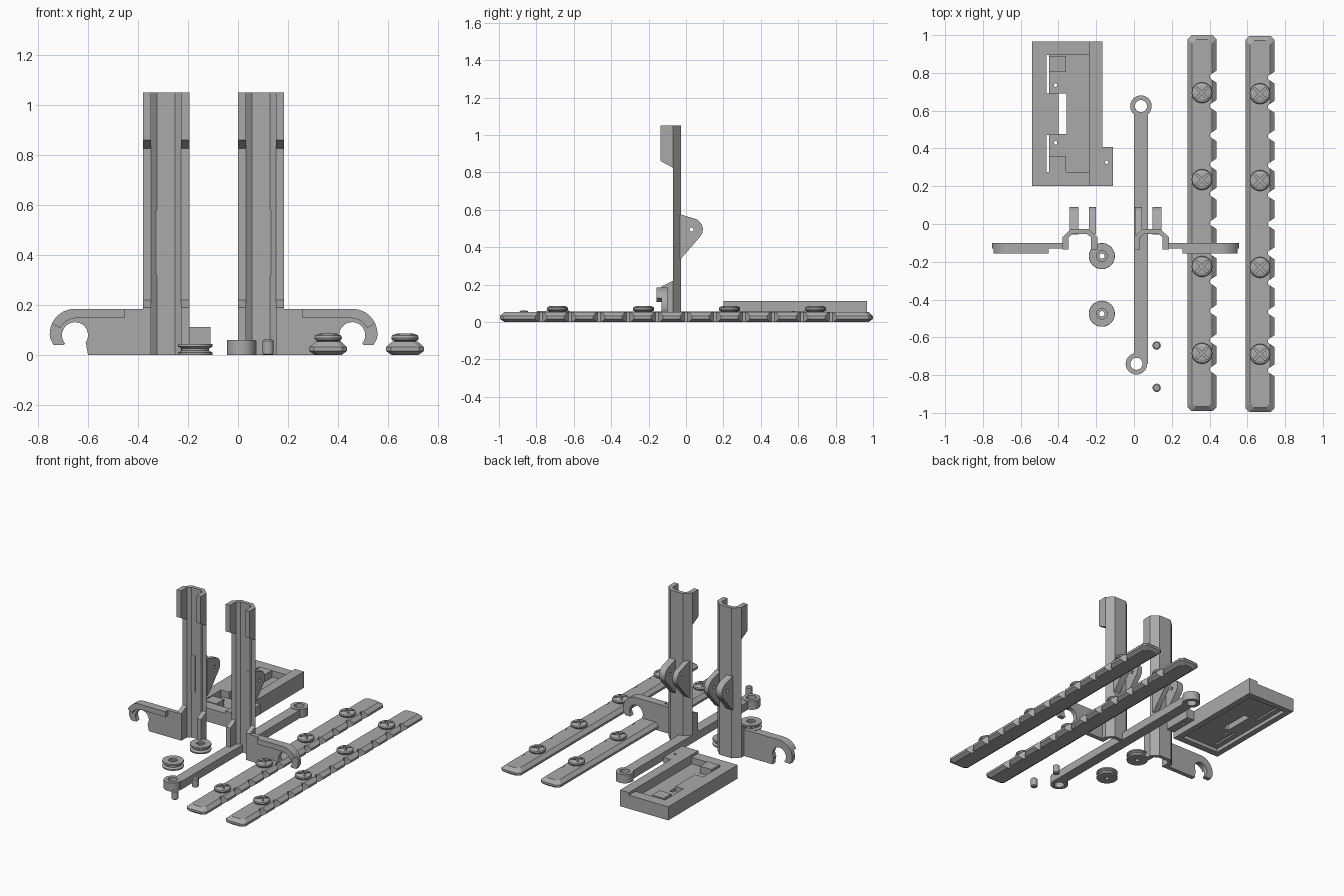
import bpy, bmesh
from math import sin, cos, pi, radians
from mathutils import Matrix, Vector

cube = bpy.data.objects.get("Cube")
if cube:
    bpy.data.objects.remove(cube, do_unlink=True)

grey = bpy.data.materials.new("plain grey")
grey.use_nodes = True
COLOUR = (0.4, 0.4, 0.4, 1)
grey.diffuse_color = COLOUR
grey.node_tree.nodes["Principled BSDF"].inputs["Base Color"].default_value = COLOUR


def finish(name, bm):
    """Turn a bmesh into a grey object."""
    bmesh.ops.recalc_face_normals(bm, faces=bm.faces)
    mesh = bpy.data.meshes.new(name)
    bm.to_mesh(mesh)
    bm.free()
    mesh.materials.append(grey)
    ob = bpy.data.objects.new(name, mesh)
    bpy.context.collection.objects.link(ob)
    return ob


def prism(name, pts, axis, lo, hi):
    """Extrude a 2D outline along an axis; the outline uses the other two axes in order."""
    place = {"x": lambda a, b: (lo, a, b), "y": lambda a, b: (a, lo, b), "z": lambda a, b: (a, b, lo)}[axis]
    step = Vector([(hi - lo) * (axis == c) for c in "xyz"])
    bm = bmesh.new()
    face = bm.faces.new([bm.verts.new(place(*p)) for p in pts])
    new = bmesh.ops.extrude_face_region(bm, geom=[face])["geom"]
    bmesh.ops.translate(bm, vec=step, verts=[v for v in new if isinstance(v, bmesh.types.BMVert)])
    return finish(name, bm)


def box(name, x, y, z):
    return prism(name, [(x[0], y[0]), (x[1], y[0]), (x[1], y[1]), (x[0], y[1])], "z", *z)


def arc(cx, cy, r, start, end, n=12):
    angles = [radians(start + (end - start) * i / n) for i in range(n + 1)]
    return [(cx + r * cos(a), cy + r * sin(a)) for a in angles]


def lathe(name, profile, x, y, closed=False, n=32):
    """Spin a radius/height profile about a vertical axis."""
    bm = bmesh.new()
    rings = [[bm.verts.new((x + r * cos(2 * pi * i / n), y + r * sin(2 * pi * i / n), z))
              for i in range(n)] for r, z in profile]
    pairs = list(zip(rings, rings[1:])) + ([(rings[-1], rings[0])] if closed else [])
    for a, b in pairs:
        for i in range(n):
            j = (i + 1) % n
            bm.faces.new((a[i], a[j], b[j], b[i]))
    if not closed:
        bm.faces.new(rings[0])
        bm.faces.new(rings[-1])
    ob = finish(name, bm)
    smooth(ob)
    return ob


def activate(ob):
    bpy.ops.object.select_all(action="DESELECT")
    ob.select_set(True)
    bpy.context.view_layer.objects.active = ob


def smooth(ob):
    activate(ob)
    bpy.ops.object.shade_smooth_by_angle(angle=radians(30))


def boolean(ob, cutters, operation="DIFFERENCE"):
    """Apply boolean cutters, then discard them."""
    activate(ob)
    for c in cutters:
        c.hide_render = True
        mod = ob.modifiers.new("cut", "BOOLEAN")
        mod.object, mod.operation, mod.solver = c, operation, "EXACT"
        bpy.ops.object.modifier_apply(modifier=mod.name)
        bpy.data.objects.remove(c, do_unlink=True)


# Notched rails with cross-slotted locking studs
def rail(index, cx, cy):
    bm = bmesh.new()
    for z, inset in ((0, 0.024), (0.017, 0), (0.032, 0), (0.054, 0.024)):
        w, l, c = 0.076 - inset, 0.995 - inset, 0.02
        for sx in (-1, 1):
            for sy in (-1, 1):
                bm.verts.new((cx + sx * (w - c), cy + sy * l, z))
                bm.verts.new((cx + sx * w, cy + sy * (l - c), z))
    bmesh.ops.convex_hull(bm, input=bm.verts)
    bmesh.ops.dissolve_limit(bm, angle_limit=0.01, verts=bm.verts, edges=bm.edges)
    body = finish(f"rail_{index}", bm)
    edge = cx + 0.076
    notches = []
    for k in range(-5, 6):
        y = cy + 0.155 * k
        notches.append(prism("notch_cutter", [(edge + 0.02, y - 0.045), (edge + 0.02, y + 0.045),
                       (edge - 0.034, y + 0.008), (edge - 0.034, y - 0.008)], "z", -0.1, 0.1))
    boolean(body, notches)
    for k in range(4):
        y = cy + 0.69 - 0.46 * k
        stud = lathe(f"rail_{index}_stud_{k + 1}", [(0.04, 0.045), (0.042, 0.056), (0.052, 0.061), (0.055, 0.069),
                     (0.052, 0.078), (0.04, 0.085), (0.032, 0.086)], cx, y)
        slots = []
        for turn in (45, 135):
            slot = box("slot_cutter", (-0.042, 0.042), (-0.006, 0.006), (0.074, 0.1))
            slot.data.transform(Matrix.Translation((cx, y, 0)) @ Matrix.Rotation(radians(turn), 4, "Z"))
            slots.append(slot)
        boolean(stud, slots)


rail(1, 0.36, 0.005)
rail(2, 0.667, 0)

# Long link arm with an eye at each end
arm = box("link_arm", (0, 0.073), (-0.74, 0.624), (0, 0.056))
eyes = [(0.037, 0.624), (0.013, -0.74)]
boolean(arm, [lathe("eye_cutter", [(0.045, -0.1), (0.045, 0.2)], x, y) for x, y in eyes])
boolean(arm, [box("end_cutter", (-0.1, 0.2), (a, b), (-0.1, 0.2)) for a, b in ((0.62, 0.8), (-0.9, -0.74))])
for i, (x, y) in enumerate(eyes):
    lathe(f"link_eye_{i + 1}", [(0.032, 0), (0.057, 0), (0.057, 0.06), (0.032, 0.06)], x, y, True)

# Small chamfered pins
for i, y in enumerate((-0.643, -0.867)):
    lathe(f"pin_{i + 1}", [(0.016, 0), (0.022, 0.005), (0.022, 0.057), (0.016, 0.062)], 0.12, y, n=20)

# Grooved rollers with a stepped bore
for i, y in enumerate((-0.17, -0.475)):
    lathe(f"roller_{i + 1}", [(0.014, 0), (0.068, 0), (0.069, 0.01), (0.055, 0.018), (0.055, 0.027),
          (0.069, 0.035), (0.068, 0.045), (0.028, 0.045), (0.028, 0.032), (0.014, 0.032)], -0.17, y, True)


# Uprights: folded channel, side walls, hook arm and clevis ears
def upright(name, cx, s):
    def flip(pts):
        return [(cx + s * a, b) for a, b in pts]

    def span(a, b):
        return sorted((cx + s * a, cx + s * b))

    half = [(0.0925, -0.07), (0.048, -0.027)]
    inner = [(0.036, -0.052), (0.06, -0.07)]
    mirror = lambda pts: [(-a, b) for a, b in reversed(pts)]
    prism(name + "_channel", flip(half + mirror(half) + mirror(inner) + inner), "z", 0, 1.05)
    for side in (-1, 1):
        lo, hi = span(side * 0.06, side * 0.0925)
        prism(name + "_upper_wall", [(-0.07, 0.825), (-0.135, 0.86), (-0.135, 1.05), (-0.07, 1.05)], "x", lo, hi)
        prism(name + "_lower_wall", [(-0.07, 0), (-0.13, 0), (-0.13, 0.19), (-0.07, 0.22)], "x", lo, hi)

    # Hook arm with a lip along its upper edge
    crest = arc(0.365, 0.085, 0.1, 90, -10)
    hook = [(0.07, 0), (0.312, 0), (0.318, 0.035)] + arc(0.364, 0.08, 0.052, 215, -40, 20)
    hook += [(0.41, 0.04), (0.449, 0.04)] + crest[::-1] + [(0.07, 0.185)]
    prism(name + "_hook", flip(hook), "y", -0.13, -0.1)
    top = arc(0.365, 0.085, 0.1, 90, 25, 8)
    under = arc(0.36, 0.078, 0.07, 25, 90, 8)
    lip = [(0.165, 0.185)] + top + under + [(0.165, 0.148)]
    prism(name + "_hook_lip", flip(lip), "y", -0.157, -0.13)

    # Clevis ears with a cross hole
    ear = [(-0.055, 0.32), (-0.055, 0.58), (-0.03, 0.575)] + arc(0.03, 0.495, 0.06, 72, -40, 10) + [(-0.03, 0.335)]
    for a, b in ((0.007, 0.054), (-0.086, -0.05)):
        plate = prism(name + "_ear", ear, "x", *span(a, b))
        boolean(plate, [prism("hole_cutter", arc(0.03, 0.495, 0.011, 0, 337.5, 15), "x", cx - 0.2, cx + 0.2)])
        smooth(plate)


upright("right_upright", -0.287, -1)
upright("left_upright", 0.092, 1)

# Base plate: slab, raised edge strip and corner tab
slab = box("base_plate", (-0.54, -0.235), (0.2, 0.967), (0, 0.095))
boolean(slab, [box("strip", (-0.236, -0.167), (0.2, 0.967), (0, 0.113)),
               box("tab", (-0.168, -0.11), (0.2, 0.407), (0.045, 0.113))], "UNION")
cutters = [box("under_cutter", (-0.5, -0.21), (0.245, 0.925), (-0.1, 0.025)),
           box("slot_cutter", (-0.4, -0.357), (0.476, 0.69), (-0.1, 0.3)),
           box("middle_cutter", (-0.4, -0.236), (0.47, 0.7), (0.05, 0.3))]
for lo, hi in ((0.275, 0.472), (0.69, 0.895)):
    cutters.append(box("pocket_cutter", (-0.46, -0.236), (lo, hi), (0.05, 0.3)))
    cutters.append(box("gap_cutter", (-0.463, -0.45), (lo, hi), (-0.1, 0.3)))
for x, y in ((-0.145, 0.327), (-0.415, 0.43), (-0.415, 0.735)):
    cutters.append(lathe("hole_cutter", [(0.009, -0.1), (0.009, 0.3)], x, y, n=16))
boolean(slab, cutters)
for i, (lo, hi) in enumerate(((0.275, 0.36), (0.805, 0.89))):
    box(f"base_block_{i + 1}", (-0.45, -0.36), (lo, hi), (0.04, 0.1))
